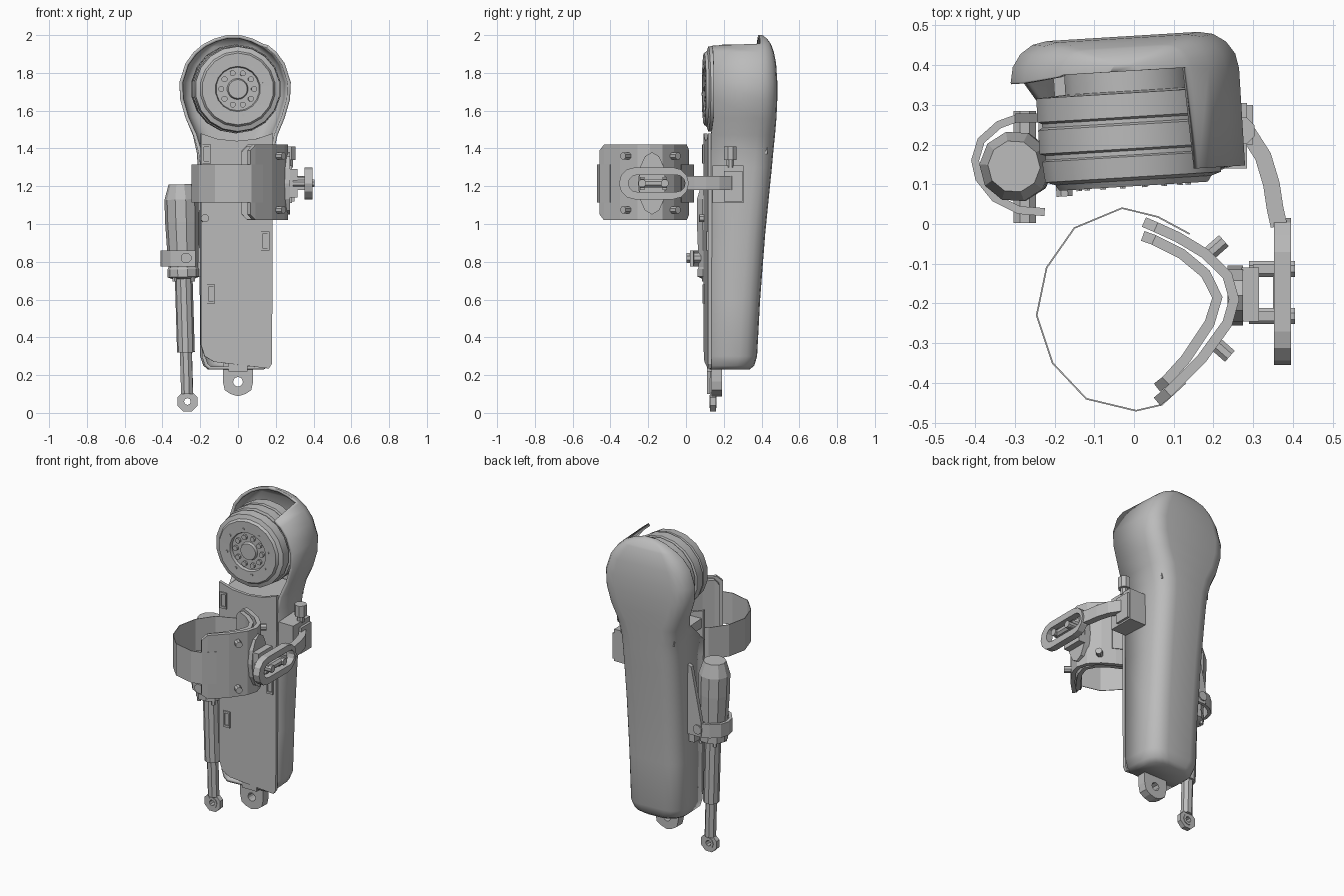
import bpy, bmesh
from math import sin, cos, pi, radians
from mathutils import Matrix, Vector

if "Cube" in bpy.data.objects:
    bpy.data.objects.remove(bpy.data.objects["Cube"], do_unlink=True)

grey = bpy.data.materials.new("grey")
grey.use_nodes = True
grey.diffuse_color = (0.5, 0.5, 0.5, 1)
grey.node_tree.nodes["Principled BSDF"].inputs["Base Color"].default_value = (0.5, 0.5, 0.5, 1)

TILT = Matrix.Rotation(radians(3.5), 4, 'Z')   # the housing is turned a little


def mesh(name, verts, faces, tilt=False, smooth=0, fix=True):
    me = bpy.data.meshes.new(name)
    me.from_pydata([tuple(v) for v in verts], [], faces)
    ob = bpy.data.objects.new(name, me)
    bpy.context.collection.objects.link(ob)
    me.materials.append(grey)
    if fix:
        bm = bmesh.new()
        bm.from_mesh(me)
        bmesh.ops.recalc_face_normals(bm, faces=bm.faces)
        bm.to_mesh(me)
        bm.free()
    if tilt:
        me.transform(TILT)
    if smooth:
        bpy.ops.object.select_all(action='DESELECT')
        ob.select_set(True)
        bpy.context.view_layer.objects.active = ob
        bpy.ops.object.shade_smooth_by_angle(angle=radians(smooth))
    return ob


def place(axis, a, b, d):
    """2D point (a, b) at depth d along the given axis."""
    return {'x': (d, a, b), 'y': (a, d, b), 'z': (a, b, d)}[axis]


def prism(name, pts, axis, lo, hi, **kw):
    n = len(pts)
    verts = [place(axis, a, b, d) for d in (lo, hi) for a, b in pts]
    faces = [list(range(n)), list(range(n, 2 * n))]
    faces += [(i, (i + 1) % n, n + (i + 1) % n, n + i) for i in range(n)]
    return mesh(name, verts, faces, **kw)


def ring(name, outer, inner, axis, lo, hi, **kw):
    n = len(outer)
    loops = [(outer, lo), (outer, hi), (inner, hi), (inner, lo)]
    verts = [place(axis, a, b, d) for pts, d in loops for a, b in pts]
    faces = [(k * n + i, k * n + (i + 1) % n, (k + 1) % 4 * n + (i + 1) % n, (k + 1) % 4 * n + i)
             for k in range(4) for i in range(n)]
    return mesh(name, verts, faces, **kw)


def box(name, x, y, z, **kw):
    return prism(name, [(x[0], y[0]), (x[1], y[0]), (x[1], y[1]), (x[0], y[1])], 'z', *z, **kw)


def circle(a, b, r, n, start=0.0):
    return [(a + r * cos(start + 2 * pi * i / n), b + r * sin(start + 2 * pi * i / n)) for i in range(n)]


def lathe(name, profile, start, end, n=16, **kw):
    """Profile of (radius, distance) turned about the line from start to end."""
    start, axis = Vector(start), (Vector(end) - Vector(start)).normalized()
    rot = axis.to_track_quat('Z', 'Y')
    verts = [start + rot @ Vector((a, b, d)) for r, d in profile for a, b in circle(0, 0, r, n, pi / n)]
    m = len(profile)
    faces = [(k * n + i, k * n + (i + 1) % n, (k + 1) * n + (i + 1) % n, (k + 1) * n + i)
             for k in range(m - 1) for i in range(n)]
    faces += [list(range(n)), list(range((m - 1) * n, m * n))]
    return mesh(name, verts, faces, **kw)


def rod(name, start, end, r, n=8, **kw):
    length = (Vector(end) - Vector(start)).length
    return lathe(name, [(r, 0), (r, length)], start, end, n, **kw)


def ribbon(name, path, t, lo, hi, trim=0.0, **kw):
    """Upright strip of thickness t along a path in plan; trim shortens its ends."""
    pts = [Vector(p) for p in path]
    n = len(pts)
    verts = []
    for i, p in enumerate(pts):
        d = (pts[min(i + 1, n - 1)] - pts[max(i - 1, 0)]).normalized()
        s = Vector((-d.y, d.x)) * t / 2
        c = trim if i in (0, n - 1) else 0
        verts += [(q.x, q.y, z) for q, z in
                  ((p + s, lo + c), (p - s, lo + c), (p - s, hi - c), (p + s, hi - c))]
    faces = [(4 * i + k, 4 * i + (k + 1) % 4, 4 * i + 4 + (k + 1) % 4, 4 * i + 4 + k)
             for i in range(n - 1) for k in range(4)]
    faces += [(0, 1, 2, 3), tuple(range(4 * n - 4, 4 * n))]
    return mesh(name, verts, faces, **kw)


# Housing shell: z, half width, back y, front edge y on the right and on the left
levels = [(.23, .145, .335, .12, .12), (.25, .168, .358, .12, .12), (.3, .184, .372, .12, .12),
          (.6, .185, .388, .12, .12), (.95, .187, .415, .12, .12), (1.2, .19, .44, .12, .12),
          (1.3, .192, .45, .12, .12), (1.38, .197, .457, .2, .12), (1.47, .217, .465, .31, .12),
          (1.56, .255, .47, .37, .13), (1.66, .284, .473, .37, .13), (1.75, .288, .473, .37, .13),
          (1.85, .256, .468, .37, .13), (1.91, .212, .458, .375, .13), (1.945, .17, .447, .38, .13),
          (1.955, .155, .443, .385, .385), (1.982, .1, .425, .385, .385), (2.0, .035, .405, .385, .385)]
verts, faces = [], []
for z, w, back, front_r, front_l in levels:
    r = min(.1, w * .9, (back - max(front_r, front_l)) * .95)
    arc = [(r * (1 - cos(a)), r * sin(a) - r) for a in (k * pi / 8 for k in range(5))]
    section = [(-w, front_r)] + [(-w + a, back + b) for a, b in arc]
    section += [(w - a, back + b) for a, b in reversed(arc)] + [(w, front_l)]
    verts += [(x, y, z) for x, y in section]
m = len(section)
for i in range(len(levels) - 1):
    faces += [(i * m + j, (i + 1) * m + j, (i + 1) * m + j + 1, i * m + j + 1) for j in range(m - 1)]
faces += [tuple(range(m)), tuple(reversed(range((len(levels) - 1) * m, len(levels) * m)))]
shell = mesh("housing_shell", verts, faces, tilt=True, smooth=40, fix=False)
wall = shell.modifiers.new("wall", 'SOLIDIFY')
wall.thickness, wall.offset = .018, -1

# Front cover with its slots and the shelf under the motor
cover = [(-.19, .36), (-.17, .3), (-.12, .27), (.17, .235), (.187, .26), (.192, 1.48),
         (.1, 1.45), (0, 1.44), (-.1, 1.45), (-.19, 1.48)]
prism("front_cover", cover, 'y', .105, .125, tilt=True)
box("motor_shelf", (-.18, .18), (.12, .42), (1.37, 1.43), tilt=True)
for label, x, z in (("left", .15, .91), ("right", -.137, .63), ("upper", -.16, 1.37)):
    outer = [(x - .022, z - .05), (x + .022, z - .05), (x + .022, z + .05), (x - .022, z + .05)]
    inner = [(x + (a - x) * .6, z + (b - z) * .75) for a, b in outer]
    ring(label + "_slot_frame", outer, inner, 'y', .097, .106, tilt=True)
rod("cover_stud", (-.17, .08, 1.03), (-.17, .11, 1.03), .022, tilt=True)

# Motor with grooved drum, face rings and bolts
C = Vector((.005, 0, 1.715))
drum = [(.05, .1), (.056, .115), (.115, .115), (.12, .097), (.19, .095), (.2, .11), (.225, .118),
        (.23, .17), (.221, .174), (.221, .185), (.235, .19), (.235, .25), (.224, .255), (.224, .265),
        (.235, .27), (.235, .33), (.16, .335), (.16, .4)]
lathe("motor", drum, C, C + Vector((0, 1, 0)), 18, tilt=True, smooth=25)
for i, (a, b) in enumerate(circle(C.x, C.z, .087, 10)):
    rod(f"motor_bolt_{i}", (a, .1, b), (a, .12, b), .016, tilt=True)
for i, (a, b) in enumerate(circle(C.x, C.z, .14, 8, .2)):
    rod(f"motor_pin_{i}", (a, .091, b), (a, .1, b), .008, 6, tilt=True)

# Lower mounting lug
lug = [(.08, .165), (.08, .27), (0, .3), (-.08, .27), (-.08, .165), (-.07, .12), (-.04, .1), (0, .088),
       (.04, .1), (.07, .12)]
hole = [(.026 * cos(a), .165 + .026 * sin(a)) for a in (0, .8, 1.57, 2.34, pi, 3.7, 4.2, 4.71, 5.2, 5.7)]
ring("mounting_lug", lug, hole, 'y', .135, .19)
box("lug_strap", (-.05, .05), (.112, .14), (.22, .36))

# Linear actuator
foot, top = Vector((-.268, .143, .06)), Vector((-.302, .145, 1.21))
at = lambda z: foot.lerp(top, (z - .06) / 1.15)
ring("rod_eye", circle(foot.x, .06, .058, 8, pi / 8), circle(foot.x, .06, .022, 8, pi / 8), 'y', .128, .158)
ring("rod_eye_bush", circle(foot.x, .06, .034, 8), circle(foot.x, .06, .018, 8), 'y', .124, .162)
rod("piston_rod", at(.1), at(.34), .034)
rod("actuator_tube", at(.32), at(.73), .047, 10)
lathe("actuator_body", [(.06, 0), (.085, .01), (.085, .05), (.08, .06), (.09, .3), (.09, .42), (.066, .5)],
      at(.71), top, 10)
for i, (a, b) in enumerate(circle(at(.71).x, .145, .07, 4, pi / 4)):
    rod(f"actuator_screw_{i}", (a, b, .695), (a, b, .72), .012, 6)

# Actuator yoke, its pivots and the link to the housing
yoke = [(-.225, .03), (-.29, .035), (-.35, .065), (-.39, .115), (-.4, .16), (-.385, .21), (-.34, .25),
        (-.29, .268), (-.2, .268)]
ribbon("actuator_yoke", yoke, .02, .775, .86)
rod("yoke_bolt_front", (-.275, .002, .82), (-.275, .08, .82), .03)
rod("yoke_bolt_back", (-.275, .285, .82), (-.275, .21, .82), .03)
prism("yoke_link", [(-.3, .78), (-.22, .78), (-.18, .9), (-.18, 1.22), (-.23, 1.2), (-.3, .86)], 'y', .255, .278)
box("actuator_bracket", (-.24, -.17), (.13, .26), (.72, .8))

# Strap and the two-layer cuff
strap = [(.14, -.025), (.06, .018), (-.03, .04), (-.15, -.01), (-.22, -.11), (-.245, -.23), (-.205, -.35),
         (-.12, -.44), (.005, -.47), (.07, -.455), (.13, -.4)]
ribbon("cuff_strap", strap, .004, 1.115, 1.315)
plate = [(.025, .005), (.055, -.008), (.11, -.033), (.18, -.075), (.235, -.13), (.252, -.19), (.235, -.25),
         (.17, -.34), (.12, -.39), (.085, -.425), (.058, -.447)]
ribbon("cuff_plate", plate, .026, 1.02, 1.42, trim=.03)
pad = [(.022, -.03), (.05, -.04), (.12, -.075), (.18, -.125), (.21, -.185), (.19, -.25), (.13, -.34), (.08, -.395),
       (.058, -.412)]
ribbon("cuff_pad", pad, .026, 1.025, 1.41, trim=.03)
for y, x in ((-.065, .2), (-.31, .215)):
    for z in (1.075, 1.36):
        out = Vector((.75, .66 if y > -.2 else -.66, 0))
        p = Vector((x, y, z))
        rod("cuff_bolt", p - out * .03, p + out * .035, .02)

# Cuff hinge
prism("hinge_base", [(-.18 + .075 * cos(a), 1.215 + .165 * sin(a)) for a in (k * pi / 6 for k in range(12))],
      'x', .235, .275)
box("hinge_block", (.27, .315), (-.245, -.11), (1.14, 1.29))
for y in (-.232, -.113):
    box("hinge_ear", (.3, .37), (y - .012, y + .012), (1.18, 1.25))
    rod("hinge_pin", (.29, y, 1.215), (.405, y, 1.215), .022)
rod("hinge_bar", (.372, -.245, 1.215), (.372, -.1, 1.215), .024)


# Slotted arm, its curved neck, the clamp block and knob
def stadium(y0, y1, r, n=7):
    return [(y + r * cos(s + k * pi / (n - 1)), 1.215 + r * sin(s + k * pi / (n - 1)))
            for y, s in ((y1 - r, -pi / 2), (y0 + r, pi / 2)) for k in range(n)]


ring("slotted_arm", stadium(-.355, .015, .085), stadium(-.305, -.005, .045), 'x', .352, .395)
neck = [(.24, .255), (.29, .225), (.325, .17), (.346, .1), (.355, .04), (.365, -.005)]
ribbon("arm_neck", neck, .042, 1.18, 1.255)
box("clamp_block", (.16, .285), (.14, .305), (1.11, 1.31))
prism("clamp_cheek", [(.2, 1.12), (.3, 1.12), (.3, 1.28), (.2, 1.28)], 'x', .28, .3)
rod("clamp_stem", (.27, .235, 1.3), (.27, .235, 1.35), .022)
rod("clamp_knob", (.27, .235, 1.34), (.27, .235, 1.41), .036)
